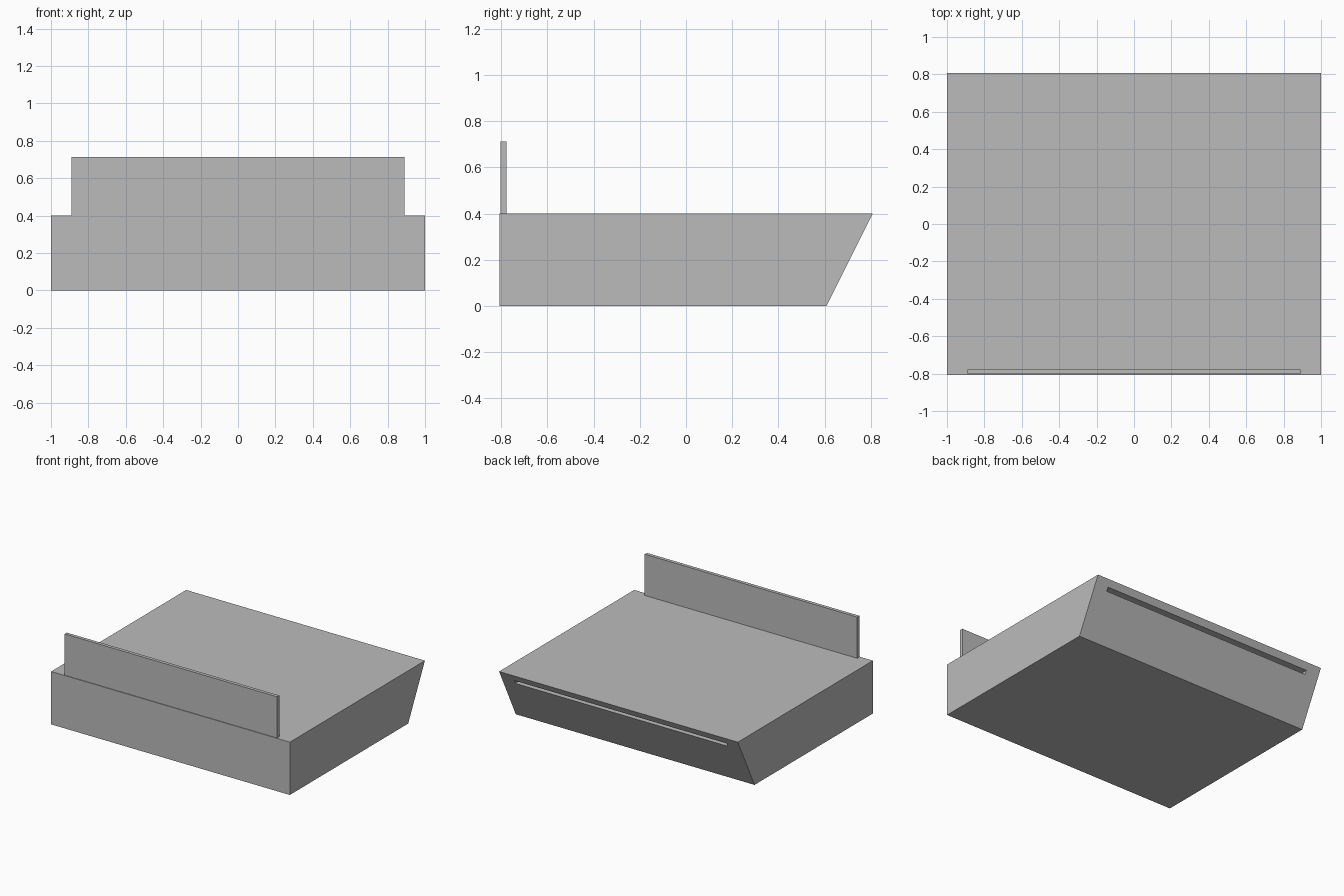
import bpy
import bmesh
from mathutils import Vector

default = bpy.data.objects.get("Cube")
if default:
    bpy.data.objects.remove(default, do_unlink=True)

grey = bpy.data.materials.new("casing_grey")
grey.use_nodes = True
colour = (0.5, 0.5, 0.5, 1)
grey.diffuse_color = colour
grey.node_tree.nodes["Principled BSDF"].inputs["Base Color"].default_value = colour


def extrude_profile(name, profile, half_width):
    """Sweep a closed (y, z) profile across x, centred on the origin."""
    bm = bmesh.new()
    face = bm.faces.new([bm.verts.new((-half_width, y, z)) for y, z in profile])
    swept = bmesh.ops.extrude_face_region(bm, geom=[face])["geom"]
    moved = [v for v in swept if isinstance(v, bmesh.types.BMVert)]
    bmesh.ops.translate(bm, verts=moved, vec=Vector((2 * half_width, 0, 0)))
    bmesh.ops.recalc_face_normals(bm, faces=bm.faces)
    mesh = bpy.data.meshes.new(name)
    bm.to_mesh(mesh)
    bm.free()
    mesh.materials.append(grey)
    obj = bpy.data.objects.new(name, mesh)
    bpy.context.collection.objects.link(obj)
    return obj


DEPTH, HEIGHT, SLANT = 0.808, 0.4, 0.2

# Wedge-backed casing
casing = extrude_profile("casing", [
    (-DEPTH, 0), (DEPTH - SLANT, 0), (DEPTH, HEIGHT), (-DEPTH, HEIGHT)], 1.0)

# Upright sheet along the front edge
extrude_profile("upright_panel", [
    (-0.803, 0.39), (-0.777, 0.39), (-0.777, 0.712), (-0.803, 0.712)], 0.89)

# Narrow slot cut into the sloping back
cutter = extrude_profile("slot_cutter", [
    (0.71, 0.325), (0.9, 0.325), (0.9, 0.352), (0.71, 0.352)], 0.89)
cutter.hide_render = True
cutter.hide_viewport = True
cutter.display_type = 'WIRE'
cut = casing.modifiers.new("back_slot", 'BOOLEAN')
cut.operation = 'DIFFERENCE'
cut.solver = 'EXACT'
cut.object = cutter
